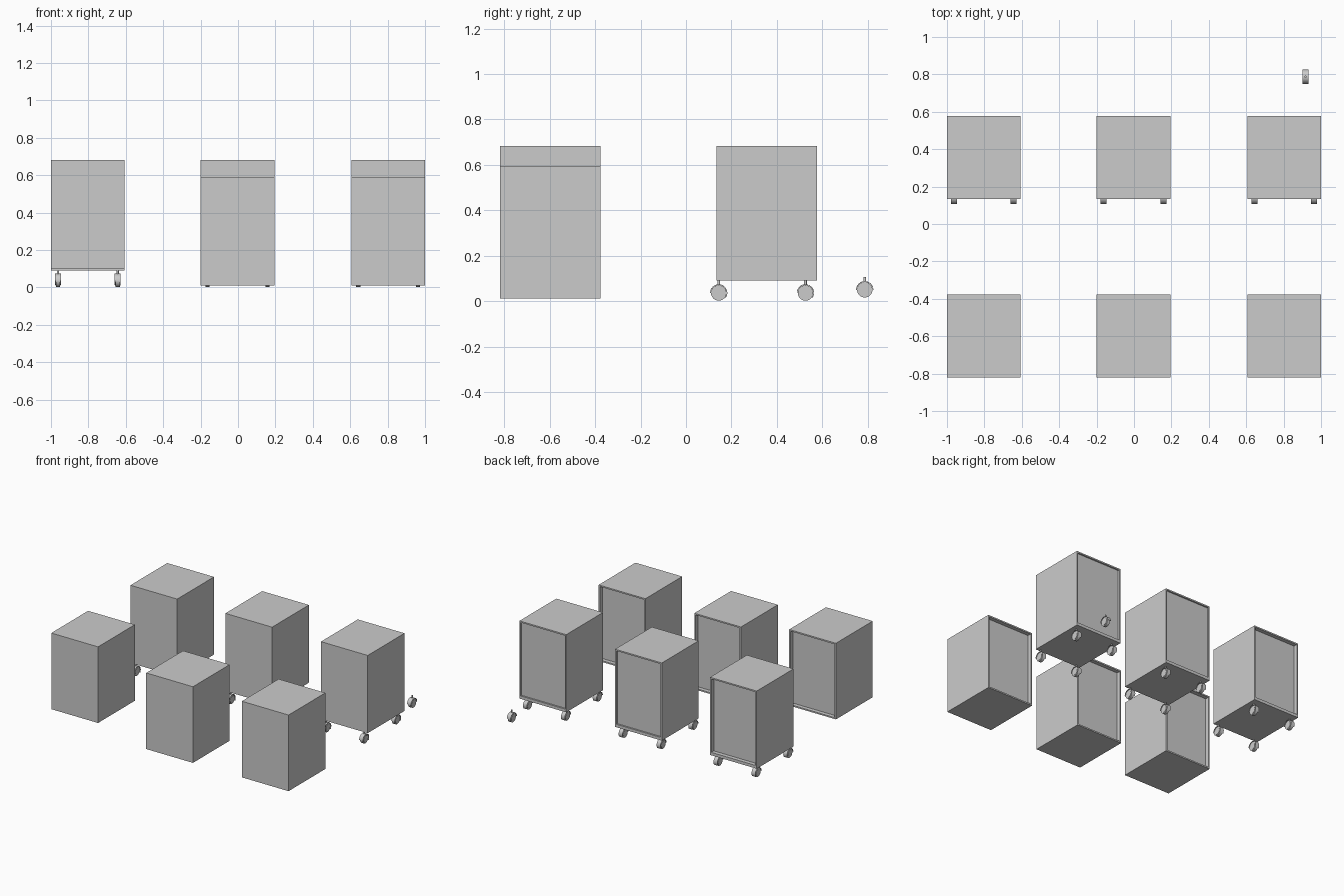
import bpy, bmesh, math
from mathutils import Matrix, Vector

cube = bpy.data.objects.get("Cube")
if cube:
    bpy.data.objects.remove(cube, do_unlink=True)

grey = bpy.data.materials.new("plain_grey")
grey.use_nodes = True
COLOUR = (0.6, 0.6, 0.6, 1)
grey.diffuse_color = COLOUR
grey.node_tree.nodes["Principled BSDF"].inputs["Base Color"].default_value = COLOUR

W, D, H = 0.394, 0.443, 0.58      # cabinet size
PLATE = 0.012                     # base plate thickness
COLUMNS = {"right": -0.803, "middle": -0.003, "left": 0.803}
FRONT_Y, BACK_Y = -0.598, 0.355


def finish(name, bm, smooth=False):
    bmesh.ops.recalc_face_normals(bm, faces=bm.faces)
    mesh = bpy.data.meshes.new(name)
    bm.to_mesh(mesh)
    bm.free()
    mesh.materials.append(grey)
    obj = bpy.data.objects.new(name, mesh)
    bpy.context.collection.objects.link(obj)
    if smooth:
        bpy.ops.object.select_all(action='DESELECT')
        obj.select_set(True)
        bpy.context.view_layer.objects.active = obj
        bpy.ops.object.shade_smooth_by_angle(angle=math.radians(35))
    return obj


def box(bm, centre, size):
    m = Matrix.Translation(centre) @ Matrix.Diagonal((*size, 1))
    bmesh.ops.create_cube(bm, size=1, matrix=m)


def cylinder(bm, centre, radius, length, axis, sides=24):
    rot = Matrix.Rotation(math.pi / 2, 4, 'Y') if axis == 'X' else Matrix()
    bmesh.ops.create_cone(bm, cap_ends=True, segments=sides, radius1=radius,
                          radius2=radius, depth=length,
                          matrix=Matrix.Translation(centre) @ rot)


def cabinet(name, x, y, bottom, recess):
    # Carcass with a framed, recessed back panel
    bm = bmesh.new()
    box(bm, (x, y, bottom + H / 2), (W, D, H))
    bm.normal_update()
    back = max(bm.faces, key=lambda f: f.normal.y)
    bmesh.ops.inset_region(bm, faces=[back], thickness=0.015)
    inner = bmesh.ops.extrude_face_region(bm, geom=[back])
    verts = [v for v in inner["geom"] if isinstance(v, bmesh.types.BMVert)]
    bmesh.ops.translate(bm, verts=verts, vec=(0, -recess, 0))
    if back.is_valid:
        bmesh.ops.delete(bm, geom=[back], context='FACES_ONLY')
    finish(name, bm)


def caster(name, x, y, z=0.0, tail=0):
    axle = Vector((x, y, z + 0.036))
    # Wheel with slightly raised hubs
    bm = bmesh.new()
    cylinder(bm, axle, 0.034, 0.022, 'X')
    cylinder(bm, axle, 0.026, 0.028, 'X')
    finish(name + "_wheel", bm, True)

    # Curved hood over the wheel
    bm = bmesh.new()
    steps, start = 18, math.radians(-tail)
    rings = []
    for i in range(steps + 1):
        a = start + (math.pi - start) * i / steps
        rings.append([bm.verts.new(axle + Vector((dx, r * math.cos(a), r * math.sin(a))))
                      for dx, r in ((-0.016, 0.035), (0.016, 0.035),
                                    (0.016, 0.038), (-0.016, 0.038))])
    for p, q in zip(rings, rings[1:]):
        for k in range(4):
            bm.faces.new((p[k], p[(k + 1) % 4], q[(k + 1) % 4], q[k]))
    bm.faces.new(rings[0])
    bm.faces.new(rings[-1])
    finish(name + "_hood", bm, True)

    # Stem
    bm = bmesh.new()
    cylinder(bm, (x, y, z + 0.081), 0.006, 0.022, 'Z', 16)
    finish(name + "_stem", bm, True)


for side, x in COLUMNS.items():
    # Front row: plain cabinets, one of them raised
    raised = side == "right"
    cabinet(f"front_{side}_cabinet", x, FRONT_Y, 0.102 if raised else 0.012, 0.03)

    # Back row: cabinets on a base plate with four casters
    cabinet(f"back_{side}_cabinet", x, BACK_Y, 0.102, 0.03 if raised else 0.012)
    bm = bmesh.new()
    box(bm, (x, BACK_Y, 0.102 - PLATE / 2), (W, D, PLATE))
    finish(f"back_{side}_base_plate", bm)
    for sx, lr in ((-1, "right"), (1, "left")):
        for sy, fb in ((-1, "front"), (1, "back")):
            caster(f"{side}_{fb}_{lr}_caster", x + sx * 0.16,
                   BACK_Y - 0.02 + sy * 0.191, tail=35)

# Spare caster standing on its own
caster("spare_caster", 0.917, 0.787, z=0.014)
